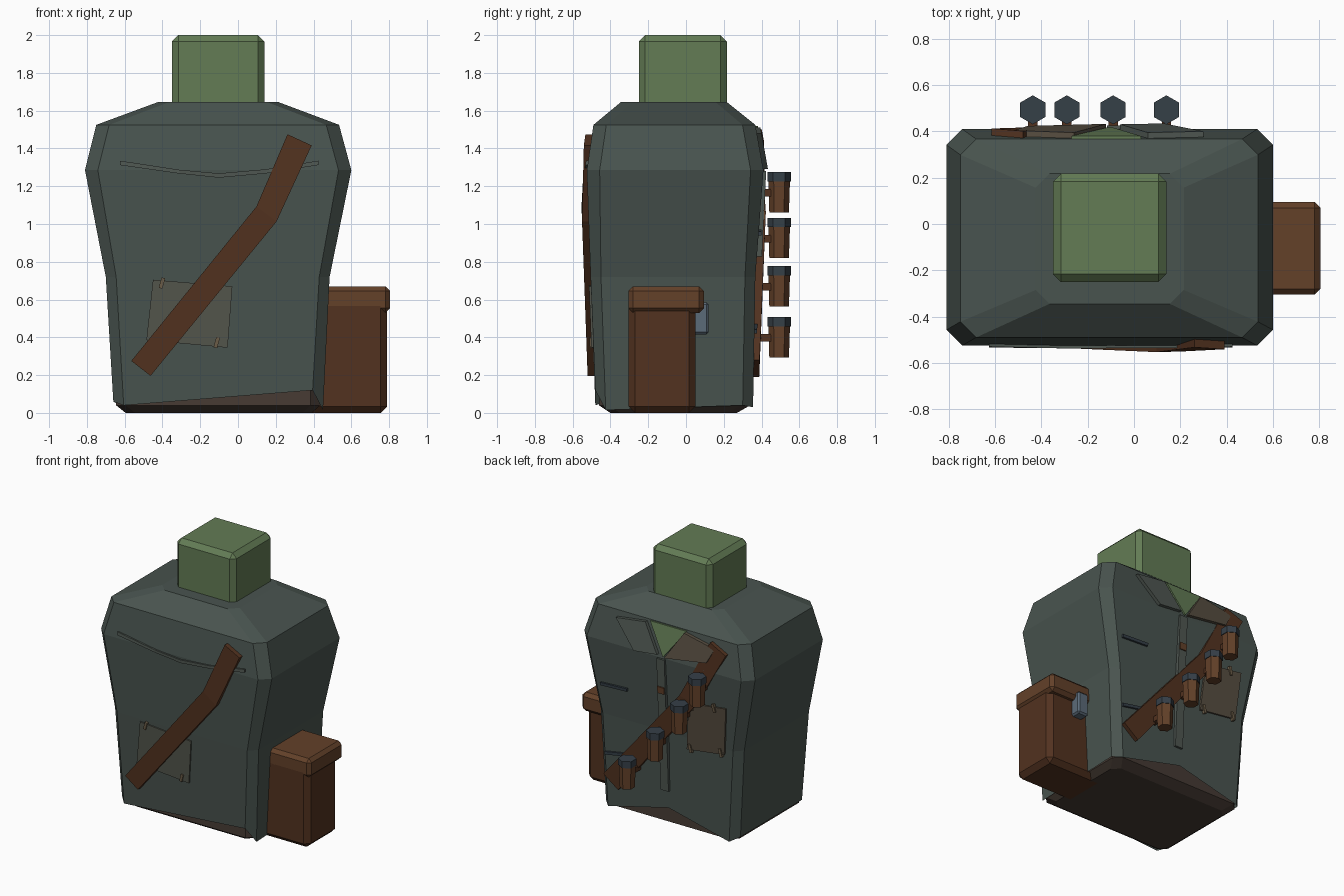
import bpy, bmesh, math

if "Cube" in bpy.data.objects:
    bpy.data.objects.remove(bpy.data.objects["Cube"])

def mat(name, r, g, b):
    m = bpy.data.materials.new(name)
    m.diffuse_color = (r, g, b, 1)
    m.use_nodes = True
    m.node_tree.nodes["Principled BSDF"].inputs["Base Color"].default_value = m.diffuse_color
    return m

ROBE = mat("robe_cloth", .066, .088, .078)
SKIN = mat("green_skin", .125, .2, .09)
LEATHER = mat("leather", .085, .032, .014)
LID = mat("lid_leather", .125, .052, .022)
DARK = mat("dark_brown", .06, .042, .033)
METAL = mat("dark_metal", .036, .05, .064)
STEEL = mat("steel", .105, .145, .19)
SEAM = mat("seam", .078, .095, .083)
PATCH = mat("patch", .088, .092, .072)
TAN = mat("tan_patch", .095, .075, .052)
STITCH = mat("stitch", .15, .11, .065)

def finish(name, bm, m):
    bmesh.ops.recalc_face_normals(bm, faces=bm.faces)
    me = bpy.data.meshes.new(name)
    bm.to_mesh(me)
    bm.free()
    me.materials.append(m)
    ob = bpy.data.objects.new(name, me)
    bpy.context.collection.objects.link(ob)
    return ob

def box(name, lo, hi, m, bevel=0.0, seg=1):
    bm = bmesh.new()
    bmesh.ops.create_cube(bm, size=1)
    for v in bm.verts:
        v.co = [(a + b) / 2 + c * (b - a) for a, b, c in zip(lo, hi, v.co)]
    if bevel:
        bmesh.ops.bevel(bm, geom=bm.edges[:], offset=bevel, segments=seg, affect='EDGES')
    return finish(name, bm, m)

def loft(name, rings, m, cap_start=True):
    bm = bmesh.new()
    vs = [[bm.verts.new(p) for p in r] for r in rings]
    n = len(vs[0])
    for a, b in zip(vs, vs[1:]):
        for i in range(n):
            bm.faces.new((a[i], a[(i + 1) % n], b[(i + 1) % n], b[i]))
    if cap_start:
        bm.faces.new(vs[0])
    bm.faces.new(vs[-1])
    return finish(name, bm, m)

def ring(z, x0, x1, y0, y1, c):
    # chamfered rectangle with one extra point in the middle of the back
    xy = [(x0 + c, y0), (x1 - c, y0), (x1, y0 + c), (x1, y1 - c), (x1 - c, y1),
          ((x0 + x1) / 2, y1), (x0 + c, y1), (x0, y1 - c), (x0, y0 + c)]
    return [(x, y, z) for x, y in xy]

# robe: chamfered sections from the hem up to the shoulders
SEC = [(.04, -.66, .45, -.48, .355, .055), (.72, -.70, .485, -.505, .367, .055),
       (1.285, -.81, .60, -.525, .41, .068), (1.525, -.75, .535, -.49, .367, .068),
       (1.645, -.425, .215, -.345, .217, .06)]
rings = [ring(*s) for s in SEC]
hem = [.04, .12, .015, .04, .03, .15, .03, .06, .06]
rings[0] = [(x, y, z) for (x, y, _), z in zip(rings[0], hem)]
loft("robe", rings, ROBE, cap_start=False)

# base under the hem
loft("robe_base", [ring(0, -.595, .39, -.40, .27, .05), ring(.04, -.645, .435, -.46, .34, .05),
                   ring(.25, -.64, .43, -.45, .33, .05)], DARK)

# head
box("head", (-.35, -.25, 1.6), (.14, .217, 2.0), SKIN, .034)

def surf(z, back):
    # robe surface depth at height z
    k = 4 if back else 3
    for a, b in zip(SEC, SEC[1:]):
        if z <= b[0]:
            return a[k] + (b[k] - a[k]) * (z - a[0]) / (b[0] - a[0])
    return SEC[-1][k]

def plate(name, pairs, m, thick, back=False):
    # strip of quads in x/z laid on the robe surface
    s = 1 if back else -1
    rs = []
    for (ax, az), (bx, bz) in pairs:
        ya, yb = surf(az, back), surf(bz, back)
        rs.append([(ax, ya - s * .02, az), (bx, yb - s * .02, bz),
                   (bx, yb + s * thick, bz), (ax, ya + s * thick, az)])
    return loft(name, rs, m)

def bar(name, p, q, w, m, thick, back=False):
    dx, dz = q[0] - p[0], q[1] - p[1]
    l = math.hypot(dx, dz)
    nx, nz = -dz / l * w / 2, dx / l * w / 2
    return plate(name, [((x + nx, z + nz), (x - nx, z - nz)) for x, z in (p, q)], m, thick, back)

# front strap, chest seam and patch
plate("front_strap", [((-.565, .275), (-.463, .196)), ((.098, 1.093), (.204, 1.013)),
                      ((.262, 1.475), (.39, 1.416))], LEATHER, .035)
plate("chest_seam", [((-.625, 1.335), (-.625, 1.312)), ((-.31, 1.287), (-.31, 1.267)),
                     ((-.1, 1.268), (-.1, 1.245)), ((.15, 1.29), (.15, 1.268)),
                     ((.425, 1.335), (.425, 1.312))], SEAM, .012)
plate("front_patch", [((-.45, .705), (-.485, .385)), ((-.03, .67), (-.055, .345))], PATCH, .01)
bar("front_stitch_1", (-.41, .66), (-.395, .715), .02, STITCH, .018)
bar("front_stitch_2", (-.12, .345), (-.105, .4), .02, STITCH, .018)

# back strap
plate("back_strap", [((.41, .28), (.29, .19)), ((-.24, 1.05), (-.38, 1.02)),
                     ((-.48, 1.5), (-.615, 1.44))], LEATHER, .03, True)

# back collar
plate("collar_inset", [((.03, 1.52), (-.1, 1.3)), ((-.27, 1.52), (-.105, 1.3))], SKIN, .012, True)
plate("collar_flap_right", [((.30, 1.48), (.13, 1.29)), ((.06, 1.51), (-.06, 1.31))], SEAM, .025, True)
plate("collar_flap_left", [((-.26, 1.51), (-.12, 1.30)), ((-.52, 1.46), (-.46, 1.35))], TAN, .025, True)

# back placket, button, pocket slits and patch
bar("placket", (-.085, .28), (-.085, 1.28), .065, SEAM, .015, True)
bar("button", (-.085, 1.02), (-.085, 1.07), .055, LID, .03, True)
bar("pocket_slit_upper", (.21, .96), (.43, .95), .022, METAL, .015, True)
bar("pocket_slit_lower", (.24, .46), (.41, .43), .022, METAL, .015, True)
plate("back_patch", [((-.30, 1.0), (-.27, .64)), ((-.61, 1.04), (-.58, .68))], TAN, .012, True)
for i, (x, z) in enumerate([(-.52, 1.02), (-.56, .69), (-.31, .655), (-.33, .985)]):
    bar(f"back_stitch_{i + 1}", (x, z - .03), (x + .015, z + .03), .02, STITCH, .022, True)

# bottles hung along the back strap
def hexring(x, y, z, r):
    return [(x + r * math.sin(i * math.pi / 3), y + r * math.cos(i * math.pi / 3), z) for i in range(6)]

for i, (x, top) in enumerate([(-.437, 1.275), (-.29, 1.033), (-.09, .777), (.14, .507)]):
    y = .493
    loft(f"bottle_{i + 1}", [hexring(x, y, top - .213, .052), hexring(x, y, top - .03, .058)], LID)
    loft(f"bottle_cap_{i + 1}", [hexring(x, y, top - .05, .0625), hexring(x, y, top, .0625)], METAL)
    box(f"bottle_hook_{i + 1}", (x - .02, .36, top - .13), (x + .02, y - .03, top - .09), LEATHER)

# side satchel with lid and clasp
box("satchel", (.30, -.305, 0), (.79, .05, .6), LEATHER, .035)
box("satchel_lid", (.285, -.305, .53), (.805, .095, .67), LID, .025)
box("satchel_clasp", (.50, .03, .415), (.59, .12, .585), STEEL, .012)
